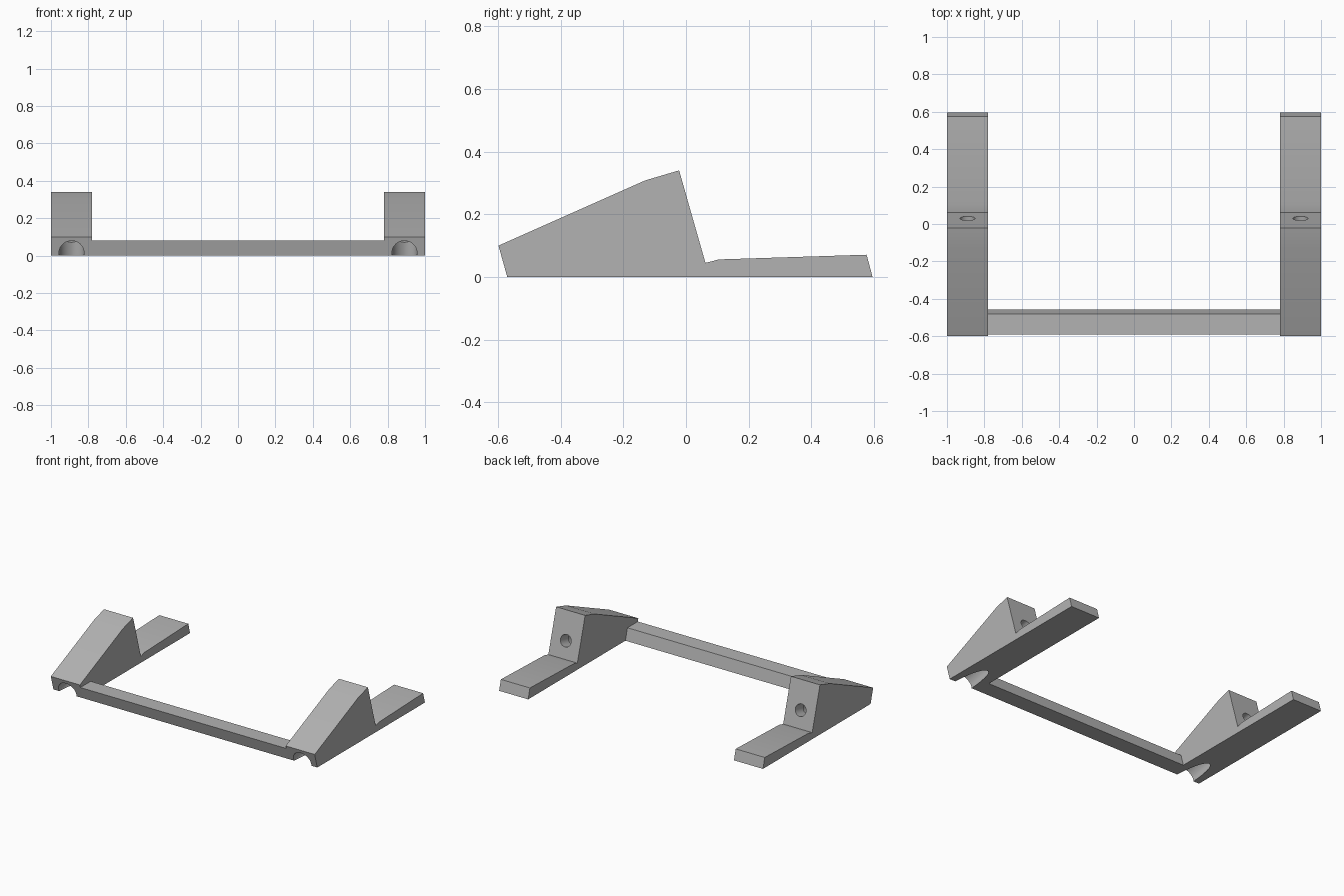
import bpy, bmesh, math
from mathutils import Vector

cube = bpy.data.objects.get("Cube")
if cube:
    bpy.data.objects.remove(cube, do_unlink=True)

grey = bpy.data.materials.new("plain_grey")
grey.use_nodes = True
grey.diffuse_color = (0.45, 0.45, 0.45, 1)
grey.node_tree.nodes["Principled BSDF"].inputs["Base Color"].default_value = (0.45, 0.45, 0.45, 1)


def extrude_profile(name, profile, x0, x1):
    """Solid made by sweeping a (y, z) outline along x."""
    bm = bmesh.new()
    face = bm.faces.new([bm.verts.new((x0, y, z)) for y, z in profile])
    sweep = bmesh.ops.extrude_face_region(bm, geom=[face])
    moved = [v for v in sweep["geom"] if isinstance(v, bmesh.types.BMVert)]
    bmesh.ops.translate(bm, verts=moved, vec=(x1 - x0, 0, 0))
    bmesh.ops.recalc_face_normals(bm, faces=bm.faces)
    mesh = bpy.data.meshes.new(name)
    bm.to_mesh(mesh)
    bm.free()
    mesh.materials.append(grey)
    obj = bpy.data.objects.new(name, mesh)
    bpy.context.collection.objects.link(obj)
    return obj


def drill(target, start, end, radius):
    """Cut a round hole from start to end."""
    axis = end - start
    bpy.ops.mesh.primitive_cylinder_add(
        vertices=48, radius=radius, depth=axis.length, location=(start + end) / 2,
        rotation=axis.to_track_quat("Z", "Y").to_euler())
    cutter = bpy.context.object
    cutter.name = "hole_cutter"
    cutter.data.materials.append(grey)
    mod = target.modifiers.new("hole", "BOOLEAN")
    mod.operation = "DIFFERENCE"
    mod.solver = "EXACT"
    mod.object = cutter
    bpy.ops.object.select_all(action="DESELECT")
    target.select_set(True)
    bpy.context.view_layer.objects.active = target
    bpy.ops.object.modifier_apply(modifier=mod.name)
    bpy.data.objects.remove(cutter, do_unlink=True)


# Side brackets: a tall wedge in front with a low foot behind
bracket = [(-0.57, 0), (0.595, 0), (0.576, 0.071), (0.105, 0.056),
           (0.062, 0.045), (-0.022, 0.34), (-0.13, 0.308), (-0.598, 0.1)]
for side, sign in (("left", 1), ("right", -1)):
    obj = extrude_profile(side + "_bracket", bracket, sign * 0.78, sign)
    back = Vector((sign * 0.89, 0.03, 0.157))
    front = Vector((sign * 0.89, -0.58, 0.013))
    step = (front - back).normalized()
    # Wide recess from the front, narrow screw hole out of the back
    drill(obj, front + step * 0.1, back + step * 0.09, 0.067)
    drill(obj, back + step * 0.15, back - step * 0.1, 0.04)
    bpy.ops.object.shade_smooth_by_angle(angle=math.radians(25))

# Crossbar joining the two brackets at the front
bar = [(-0.57, 0), (-0.592, 0.08), (-0.48, 0.08), (-0.458, 0)]
extrude_profile("crossbar", bar, -0.78, 0.78)
